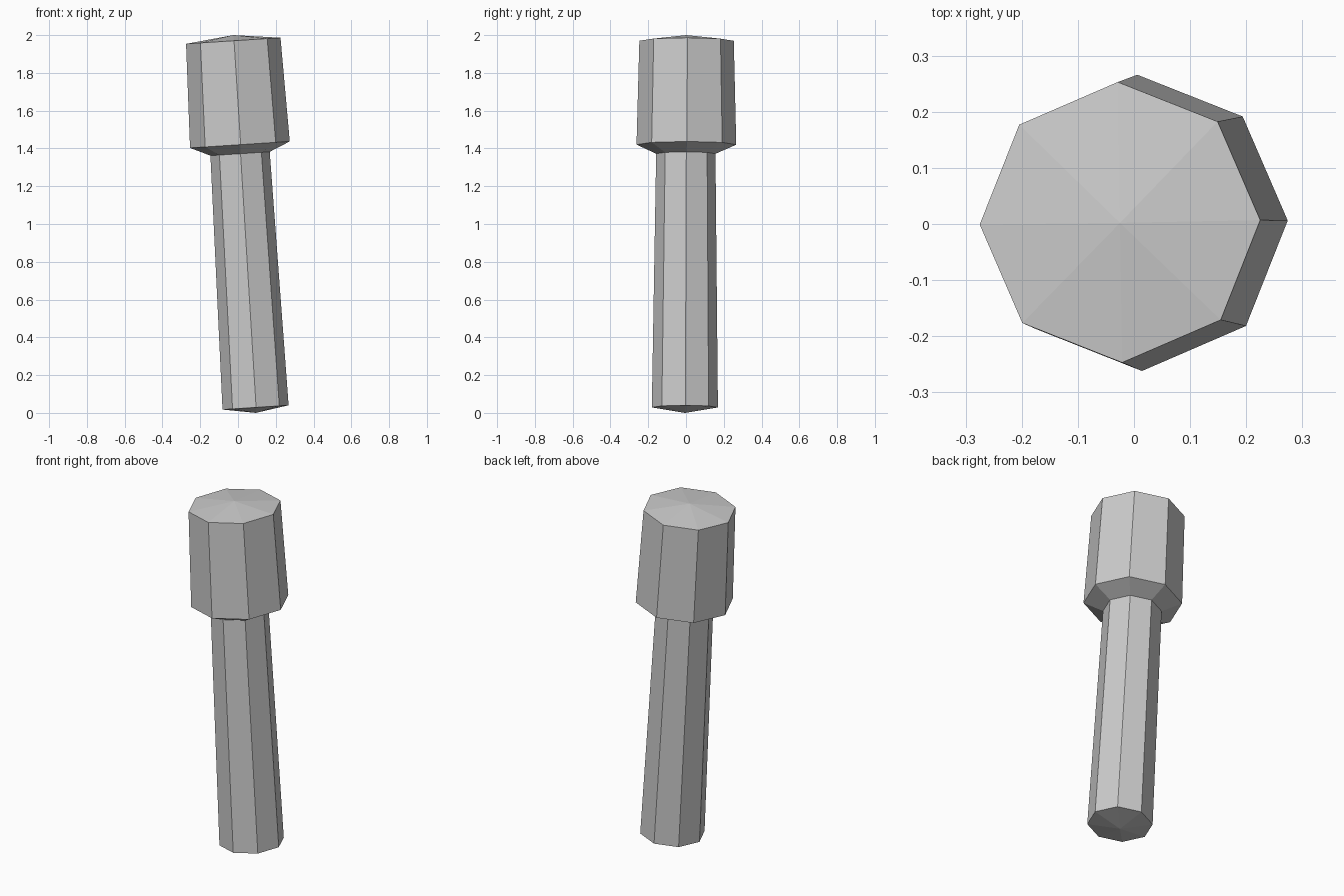
import bpy, bmesh
from math import cos, sin, radians

if "Cube" in bpy.data.objects:
    bpy.data.objects.remove(bpy.data.objects["Cube"])

SIDES = 8
TILT = 0.065            # rise in z per unit of x across each ring
TWIST = radians(0.9)


def loft(name, rings, tip, tip_on_top):
    """Skin tilted octagon rings (cx, cy, cz, r), low to high, closed at one end by a shallow cone."""
    bm = bmesh.new()
    loops = []
    for cx, cy, cz, r in rings:
        loop = []
        for i in range(SIDES):
            a = TWIST + radians(360 / SIDES) * i
            dx = r * cos(a)
            loop.append(bm.verts.new((cx + dx, cy + r * sin(a), cz + TILT * dx)))
        loops.append(loop)
    for low, high in zip(loops, loops[1:]):
        for i in range(SIDES):
            j = (i + 1) % SIDES
            bm.faces.new((low[i], low[j], high[j], high[i]))
    apex = bm.verts.new(tip)
    end = loops[-1] if tip_on_top else loops[0]
    for i in range(SIDES):
        j = (i + 1) % SIDES
        bm.faces.new((end[i], end[j], apex) if tip_on_top else (end[j], end[i], apex))
    mesh = bpy.data.meshes.new(name)
    bm.to_mesh(mesh)
    bm.free()
    obj = bpy.data.objects.new(name, mesh)
    bpy.context.collection.objects.link(obj)
    return obj


neck = (0.011, -0.001, 1.372, 0.157)

# Slim leaning handle with a pointed underside
loft("handle", [(0.093, -0.006, 0.029, 0.175), neck], (0.094, -0.005, 0.0), False)

# Wider head flaring out from the neck, with a shallow pointed top
loft("head", [neck, (0.010, 0.002, 1.42, 0.264), (-0.025, 0.003, 1.97, 0.25)],
     (-0.025, 0.002, 2.0), True)
